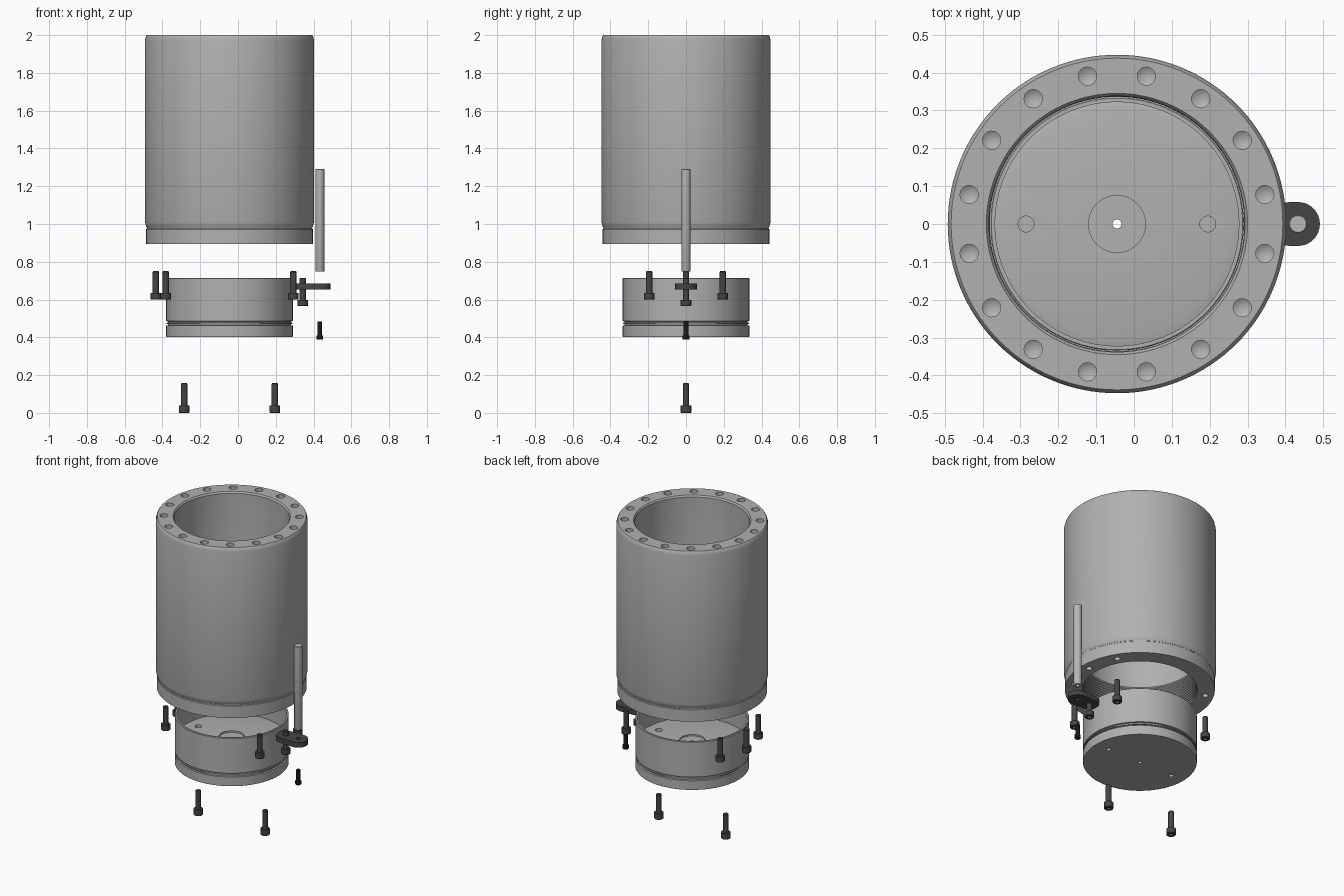
import bpy, bmesh, math

if "Cube" in bpy.data.objects:
    bpy.data.objects.remove(bpy.data.objects["Cube"])

CX = -0.045   # main axis of the barrel and base cup
PX = 0.433    # axis of the side pin


def material(name, v):
    m = bpy.data.materials.new(name)
    m.diffuse_color = (v, v, v, 1)
    m.use_nodes = True
    m.node_tree.nodes["Principled BSDF"].inputs["Base Color"].default_value = m.diffuse_color
    return m


STEEL = material("steel", 0.44)
PIN = material("pin_steel", 0.48)
DARK = material("dark_steel", 0.06)
BLACK = material("black_steel", 0.01)


def finish(bm, name, mat=None):
    bmesh.ops.remove_doubles(bm, verts=bm.verts, dist=1e-5)
    bmesh.ops.recalc_face_normals(bm, faces=bm.faces)
    me = bpy.data.meshes.new(name)
    bm.to_mesh(me)
    bm.free()
    ob = bpy.data.objects.new(name, me)
    bpy.context.collection.objects.link(ob)
    if mat:
        me.materials.append(mat)
    return ob


def add_lathe(bm, prof, x=0, y=0, seg=32):
    # revolves an (r, z) profile; the loop is closed unless it starts on the axis
    rings = []
    for r, z in prof:
        if r < 1e-6:
            rings.append([bm.verts.new((x, y, z))] * seg)
        else:
            rings.append([bm.verts.new((x + r * math.cos(2 * math.pi * i / seg),
                                        y + r * math.sin(2 * math.pi * i / seg), z))
                          for i in range(seg)])
    pairs = list(zip(rings, rings[1:]))
    if prof[0][0] > 1e-6:
        pairs.append((rings[-1], rings[0]))
    for a, b in pairs:
        for i in range(seg):
            j = (i + 1) % seg
            vs = list(dict.fromkeys((a[i], a[j], b[j], b[i])))
            if len(vs) > 2:
                bm.faces.new(vs)


def lathe(name, prof, x=0, y=0, seg=32, mat=None):
    bm = bmesh.new()
    add_lathe(bm, prof, x, y, seg)
    return finish(bm, name, mat)


def smooth(ob):
    bpy.ops.object.select_all(action='DESELECT')
    ob.select_set(True)
    bpy.context.view_layer.objects.active = ob
    bpy.ops.object.shade_smooth_by_angle(angle=math.radians(30))


def cut(ob, holes):
    # holes: list of (profile, x, y), all removed in one boolean
    bm = bmesh.new()
    for prof, x, y in holes:
        add_lathe(bm, prof, x, y, 24)
    cutter = finish(bm, ob.name + "_cutter", ob.data.materials[0])
    cutter.hide_render = True
    mod = ob.modifiers.new("holes", 'BOOLEAN')
    mod.object = cutter
    mod.operation = 'DIFFERENCE'
    mod.solver = 'EXACT'
    bpy.context.view_layer.objects.active = ob
    bpy.ops.object.modifier_apply(modifier=mod.name)
    bpy.data.objects.remove(cutter)


def drill(r, z0, z1):
    # straight hole from z0 to z1
    return [(0, z0), (r, z0), (r, z1), (0, z1)]


def on_circle(r, deg):
    a = math.radians(deg)
    return CX + r * math.cos(a), r * math.sin(a)


# Barrel with stepped foot and grooved lower bore
bore = [(0.337, 0.895)]
for k in range(12):
    z = 0.905 + 0.017 * k
    bore += [(0.336, z), (0.342, z + 0.006), (0.336, z + 0.012)]
bore += [(0.336, 1.12), (0.338, 1.13), (0.338, 1.99), (0.345, 2.0)]
barrel = lathe("barrel", bore + [(0.438, 2.0), (0.442, 1.995), (0.447, 1.975), (0.447, 1.01),
                                 (0.441, 0.985), (0.438, 0.981), (0.438, 0.975),
                                 (0.441, 0.972), (0.441, 0.895)], CX, 0, 128, STEEL)
ANGLES = (30, -30, 150, -150, 180)
top_hole = [(0, 1.87), (0.024, 1.885), (0.024, 2.05), (0, 2.05)]
holes = [(top_hole, *on_circle(0.398, 11.25 + 22.5 * i)) for i in range(16)]
holes += [(drill(0.018, 0.85, 1.02), *on_circle(0.39, a)) for a in ANGLES + (0,)]
cut(barrel, holes)

# Base cup with outer seal groove and nearly flat floor
cup = lathe("base_cup", [(0, 0.402), (0.333, 0.402), (0.335, 0.405), (0.335, 0.462), (0.326, 0.464),
                         (0.326, 0.47), (0.333, 0.471), (0.333, 0.477), (0.326, 0.478), (0.326, 0.484),
                         (0.335, 0.486), (0.335, 0.712), (0.332, 0.715), (0.322, 0.715),
                         (0.322, 0.567), (0.30, 0.572), (0.075, 0.572), (0.075, 0.562), (0, 0.562)],
            CX, 0, 128, STEEL)
cut(cup, [(drill(0.021, 0.5, 0.8), CX + s * 0.24, 0) for s in (-1, 1)]
    + [(drill(0.014, 0.35, 0.47), CX + s * 0.24, 0) for s in (-1, 1)]
    + [(drill(0.012, 0.35, 0.8), CX, 0)])


# Socket head bolts
def bolt(name, x, y, z, length, head_h, head_r, r, mat):
    lathe(name, [(0, z + head_h * 0.6), (head_r * 0.5, z + head_h * 0.6), (head_r * 0.5, z),
                 (head_r * 0.92, z), (head_r, z + 0.003), (head_r, z + head_h), (r, z + head_h),
                 (r, z + length - 0.004), (r - 0.003, z + length), (0, z + length)],
          x, y, 32, mat)


for i, a in enumerate(ANGLES):
    bolt(f"flange_bolt_{i + 1}", *on_circle(0.39, a), 0.6, 0.15, 0.035, 0.028, 0.017, DARK)
bolt("bracket_bolt", 0.343, 0, 0.565, 0.15, 0.033, 0.028, 0.017, DARK)
for i, s in enumerate((-1, 1)):
    bolt(f"base_bolt_{i + 1}", CX + s * 0.24, 0, 0, 0.157, 0.038, 0.028, 0.017, DARK)
bolt("pin_screw", PX, 0, 0.388, 0.096, 0.023, 0.018, 0.013, BLACK)

# Bracket: rounded plate with two holes
bm = bmesh.new()
outline = [(PX if k < 17 else 0.343, 0.058 if k < 17 else 0.056,
            math.pi * ((k if k < 17 else k - 1) / 16 - 0.5)) for k in range(34)]
face = bm.faces.new([bm.verts.new((c + r * math.cos(a), r * math.sin(a), 0.652))
                     for c, r, a in outline])
ext = bmesh.ops.extrude_face_region(bm, geom=[face])
bmesh.ops.translate(bm, vec=(0, 0, 0.033),
                    verts=[v for v in ext["geom"] if isinstance(v, bmesh.types.BMVert)])
bracket = finish(bm, "bracket", DARK)
cut(bracket, [(drill(0.018, 0.6, 0.75), 0.343, 0), (drill(0.013, 0.6, 0.75), PX, 0)])

# Side pin with a tapped hole in its lower end
lathe("side_pin", [(0, 0.85), (0.012, 0.84), (0.012, 0.748), (0.023, 0.748), (0.024, 0.75),
                   (0.024, 1.288), (0.022, 1.29), (0, 1.29)], PX, 0, 32, PIN)

for ob in list(bpy.context.collection.objects):
    smooth(ob)
